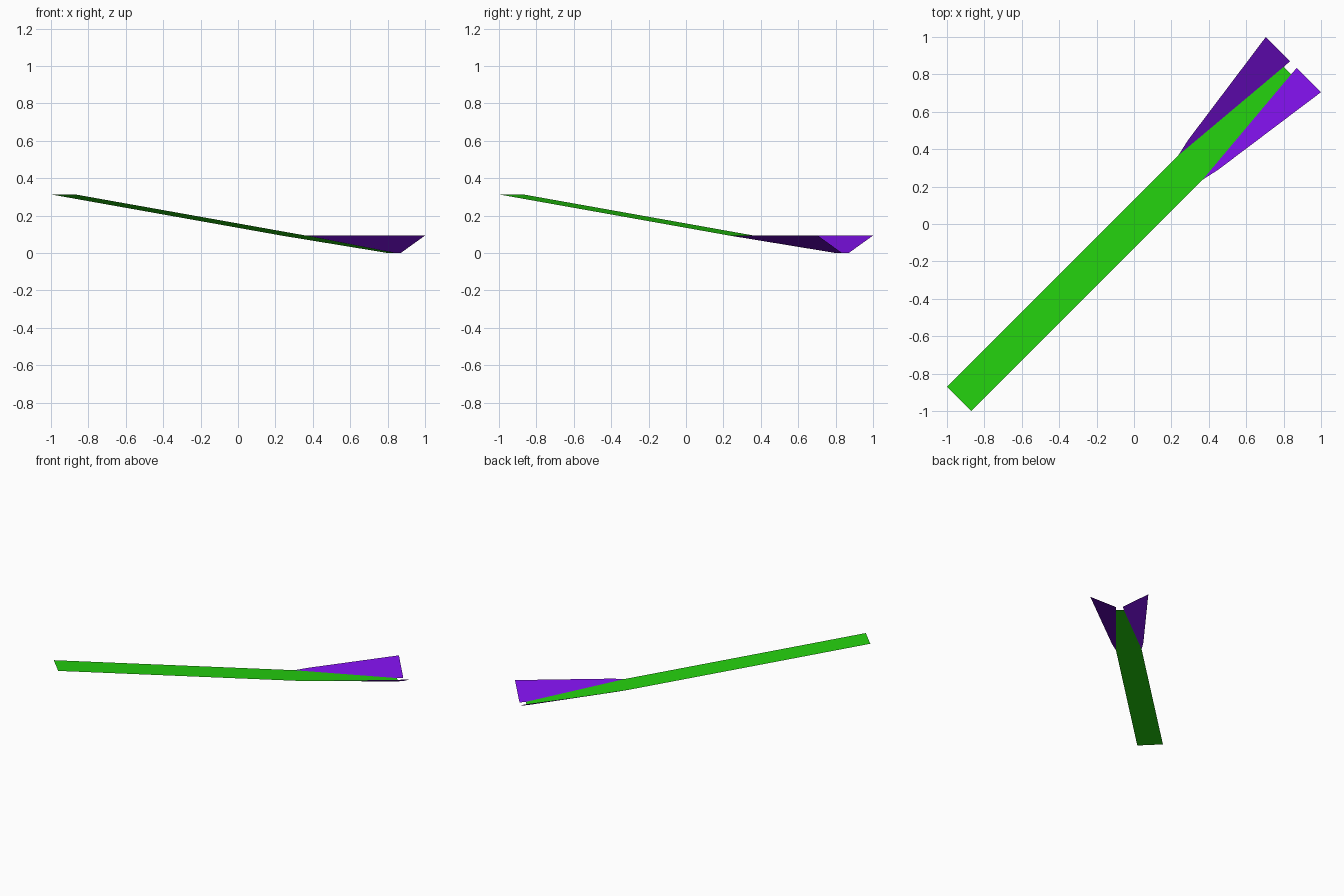
import bpy
import bmesh

if "Cube" in bpy.data.objects:
    bpy.data.objects.remove(bpy.data.objects["Cube"])

def material(name, rgb):
    m = bpy.data.materials.new(name)
    m.diffuse_color = (*rgb, 1.0)
    m.use_nodes = True
    m.node_tree.nodes["Principled BSDF"].inputs["Base Color"].default_value = m.diffuse_color
    return m

green = material("bright green", (0.018, 0.63, 0.0045))
purple = material("violet purple", (0.19, 0.005, 0.72))

def sheet(name, points, mat):
    """One flat polygon as a thin sheet."""
    bm = bmesh.new()
    face = bm.faces.new([bm.verts.new(p) for p in points])
    face.normal_update()
    if face.normal.z < 0:
        face.normal_flip()
    me = bpy.data.meshes.new(name)
    bm.to_mesh(me)
    bm.free()
    me.materials.append(mat)
    ob = bpy.data.objects.new(name, me)
    bpy.context.collection.objects.link(ob)

def mirror(p):
    """Reflect across the long diagonal axis."""
    return (p[1], p[0], p[2])

def on_slope(x, y):
    """Point on the sloping plane of the blade."""
    s = (x + y) / 2
    return (x, y, 0.313 * (0.82 - s) / 1.755)

# Long sloping blade, tapering between the fins
side = [on_slope(-1.0, -0.87), on_slope(0.237, 0.367), on_slope(0.80, 0.84)]
sheet("blade", side + [mirror(p) for p in reversed(side)], green)

# Raised fins along the tapered edges
fin = [side[1], (0.29, 0.45, 0.093), (0.705, 1.0, 0.093),
       (0.834, 0.87, 0.0), side[2]]
sheet("left_fin", fin, purple)
sheet("right_fin", [mirror(p) for p in fin], purple)
